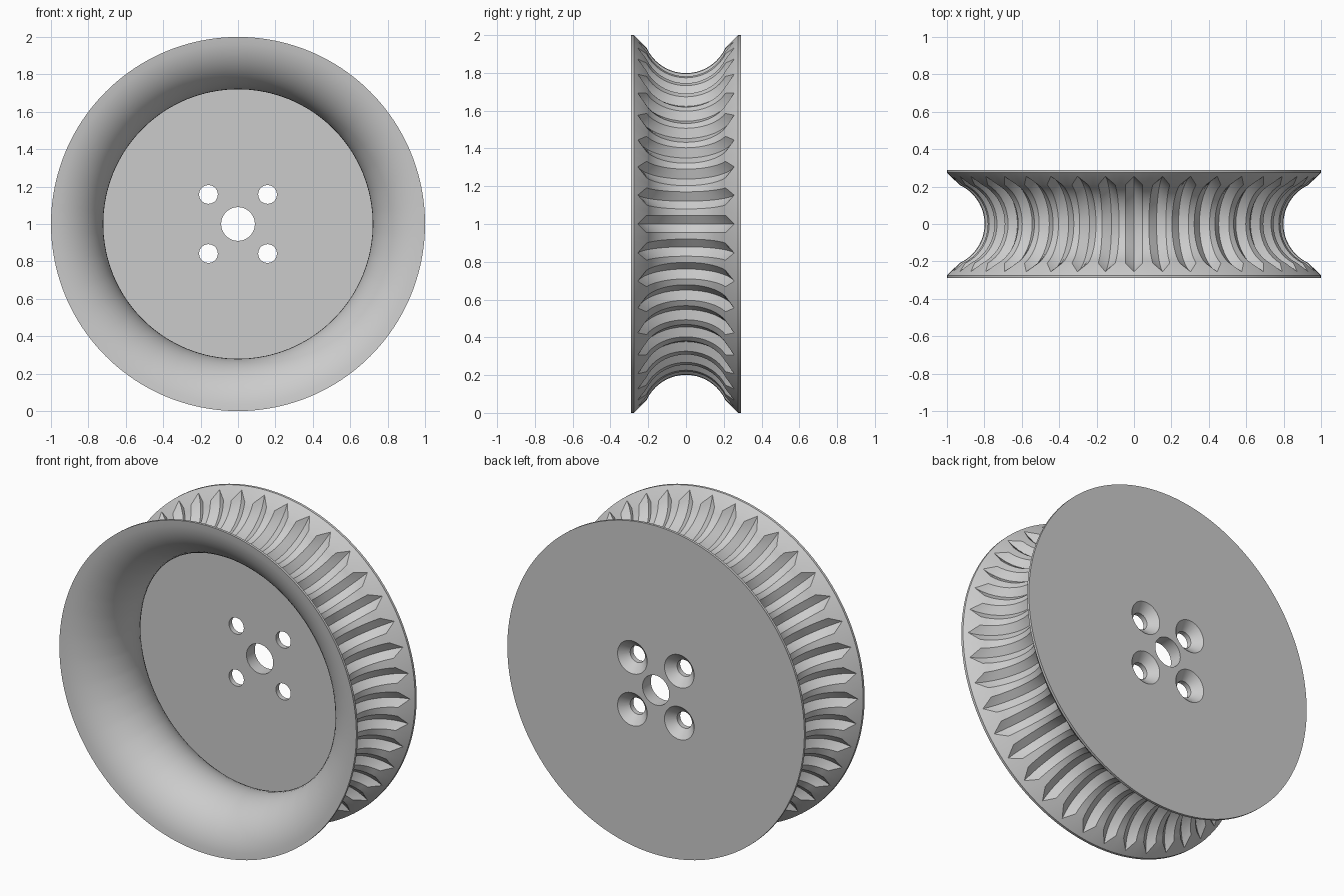
import bpy, bmesh
from math import sin, cos, asin, pi, radians, sqrt, tau
from mathutils import Matrix, Vector

cube = bpy.data.objects.get("Cube")
if cube:
    bpy.data.objects.remove(cube, do_unlink=True)

TEETH = 40
HALF_WIDTH = 0.046      # half width of each V notch
EDGE = 0.29             # half thickness of the wheel
LIP = 0.275             # where the flange cone meets the rim
FLOOR = 0.21            # depth of the dish floor
GROOVE_CENTRE = 1.03    # centre of the groove arc, measured from the axle
DISH_CENTRE, DISH_RADIUS = 1.01, 0.29

grey = bpy.data.materials.new("light_grey")
grey.use_nodes = True
colour = (0.6, 0.6, 0.6, 1)
grey.diffuse_color = colour
grey.node_tree.nodes["Principled BSDF"].inputs["Base Color"].default_value = colour


def groove_arc(radius, steps=18):
    """Arc across the rim, ending where it meets the flange cones."""
    s = (GROOVE_CENTRE - (1 - LIP)) / radius
    end = pi - asin(s / sqrt(2)) - pi / 4
    angles = [end * (1 - 2 * i / steps) for i in range(steps + 1)]
    return [(GROOVE_CENTRE - radius * cos(a), radius * sin(a)) for a in angles]


def dish_arc(steps=18):
    """Flared inside of the dish, from the front rim to the floor."""
    start, end = -asin(1) + 0.035, asin(FLOOR / DISH_RADIUS)
    angles = [start + (end - start) * i / steps for i in range(steps + 1)]
    return [(DISH_CENTRE - DISH_RADIUS * cos(a), DISH_RADIUS * sin(a)) for a in angles]


def section(radius):
    """Radius and depth pairs from the back rim round to the dish floor."""
    return ([(1, EDGE), (1, LIP)] + groove_arc(radius)
            + [(1, -LIP), (1, -EDGE)] + dish_arc()[1:])


def finish(bm, name):
    bmesh.ops.recalc_face_normals(bm, faces=bm.faces)
    mesh = bpy.data.meshes.new(name)
    bm.to_mesh(mesh)
    bm.free()
    mesh.materials.append(grey)
    obj = bpy.data.objects.new(name, mesh)
    bpy.context.collection.objects.link(obj)
    return obj


def bridge(bm, columns):
    """Skin closed rings of matching columns and cap both ends."""
    for a, b in zip(columns, columns[1:] + columns[:1]):
        for i in range(len(a) - 1):
            bm.faces.new((a[i], a[i + 1], b[i + 1], b[i]))
    bm.faces.new([c[0] for c in columns])
    bm.faces.new([c[-1] for c in columns])


# Wheel body: ridge, notch bottom, ridge and ridge middle for every tooth
bm = bmesh.new()
ridge, notch = section(0.23), section(0.26)
columns = []
for tooth in range(TEETH):
    for side in (-1, 0, 1, 2):
        column = []
        for r, y in (notch if side == 0 else ridge):
            turn = pi / TEETH if side == 2 else side * HALF_WIDTH / r
            a = tau * tooth / TEETH + turn
            column.append(bm.verts.new((r * cos(a), y, 1 + r * sin(a))))
        columns.append(column)
bridge(bm, columns)
wheel = finish(bm, "wheel")

# Axle hole and four countersunk screw holes
bm = bmesh.new()


def add_plug(x, z, profile, sides=48):
    bridge(bm, [[bm.verts.new((x + r * cos(tau * i / sides), y, z + r * sin(tau * i / sides)))
                 for r, y in profile] for i in range(sides)])


add_plug(0, 1, [(0.09, 0.1), (0.09, 0.4)])
for x in (-0.158, 0.158):
    for z in (0.842, 1.158):
        add_plug(x, z, [(0.05, 0.1), (0.05, EDGE - 0.05), (0.1, EDGE), (0.1, 0.4)])
cutter = finish(bm, "hole_cutter")
cutter.hide_render = True

cut = wheel.modifiers.new("holes", "BOOLEAN")
cut.object = cutter
cut.operation = "DIFFERENCE"
cut.solver = "EXACT"
bpy.ops.object.select_all(action="DESELECT")
bpy.context.view_layer.objects.active = wheel
wheel.select_set(True)
bpy.ops.object.modifier_apply(modifier=cut.name)
bpy.data.objects.remove(cutter, do_unlink=True)
bpy.ops.object.shade_smooth_by_angle(angle=radians(18))
